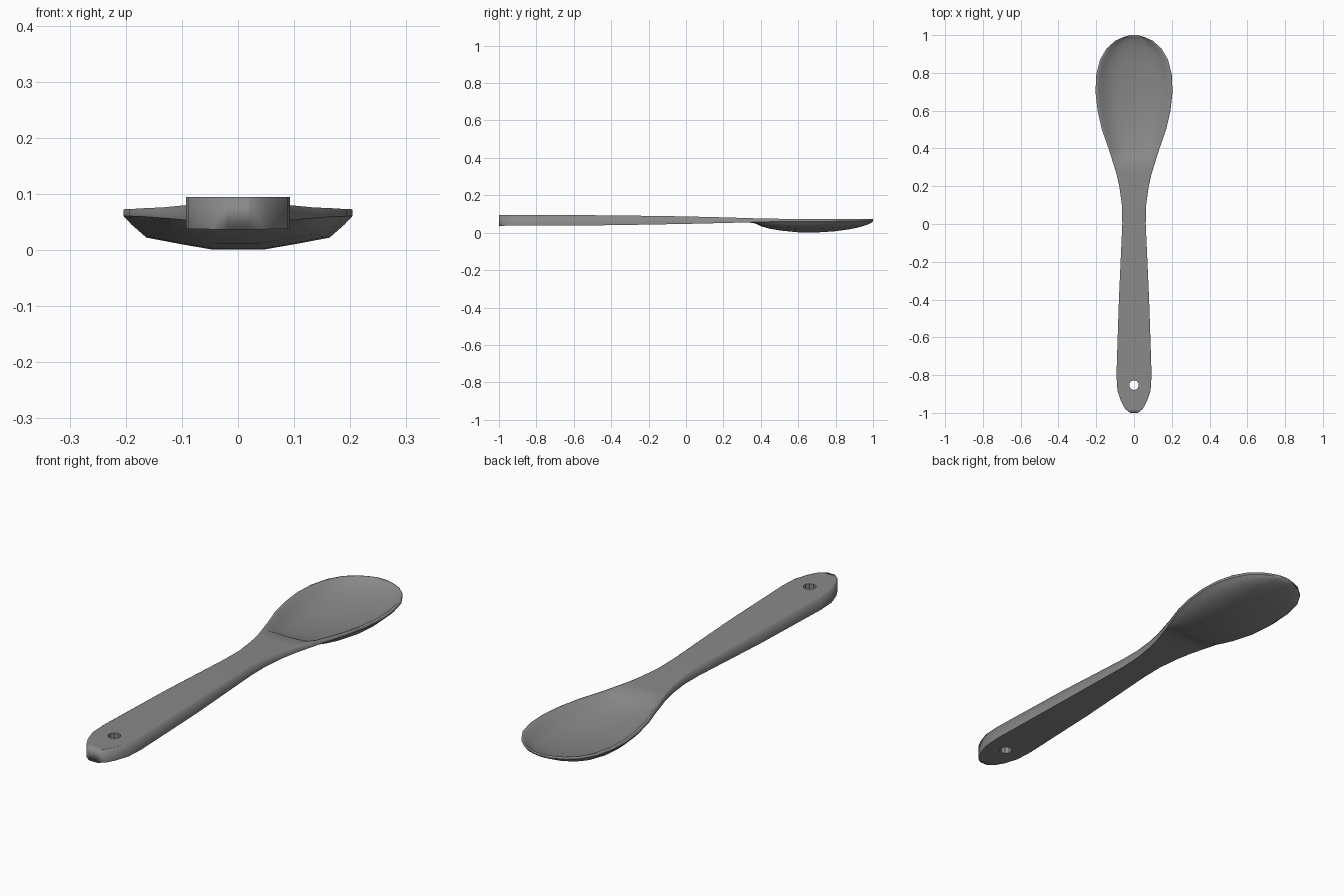
import bpy, bmesh

cube = bpy.data.objects.get("Cube")
if cube:
    bpy.data.objects.remove(cube)


def lerp(points, v):
    """Linear interpolation along a list of (position, value) points."""
    for (a, fa), (b, fb) in zip(points, points[1:]):
        if v <= b:
            return fa + (fb - fa) * (v - a) / (b - a)
    return points[-1][1]


# Half width along the length, tail to tip
outline = [(-1, .02), (-.98, .046), (-.94, .068), (-.88, .088), (-.8, .093),
           (-.4, .08), (0, .062), (.1, .064), (.2, .078), (.27, .094),
           (.4, .135), (.5, .17), (.6, .193), (.7, .204), (.79, .2),
           (.87, .18), (.93, .145), (.97, .1), (.99, .055), (1, .02)]
upper = [(-1, .095), (-.4, .093), (0, .087), (.2, .082), (.4, .076), (.6, .073), (1, .072)]
lower = [(-1, .037), (-.4, .04), (0, .047), (.25, .053), (.5, .06), (1, .062)]

# How far the bowl sinks across its half width, outside and inside
outer_section = [(0, 1), (.22, 1), (.5, .84), (.83, .63), (1, 0)]
inner_section = [(0, 1), (.22, .99), (.5, .86), (.8, .56), (.93, .06), (1, 0)]
half = [.22, .5, .8, .93, 1]
columns = [-u for u in reversed(half)] + [0] + half


def bowl_depth(y, start, deepest):
    reach = .34 if y > .66 else .66 - start
    t = (y - .66) / reach
    return deepest * max(0, 1 - t * t) ** .65


# Spoon body: one loft with an upper and a lower skin
stations = sorted({y for y, w in outline} | {.33, .37, .44, .66, .9})
bm = bmesh.new()
tops, bottoms = [], []
for y in stations:
    w = lerp(outline, y)
    z_top, z_low = lerp(upper, y), lerp(lower, y)
    inner, outer = bowl_depth(y, .33, .058), bowl_depth(y, .365, .06)
    tops.append([bm.verts.new((u * w, y, z_top - inner * lerp(inner_section, abs(u)))) for u in columns])
    bottoms.append([bm.verts.new((u * w, y, z_low - outer * lerp(outer_section, abs(u)))) for u in columns])

n = len(columns)
for i in range(len(stations) - 1):
    for rows in (tops, bottoms):
        for j in range(n - 1):
            bm.faces.new((rows[i][j], rows[i][j + 1], rows[i + 1][j + 1], rows[i + 1][j]))
    for j in (0, -1):
        bm.faces.new((tops[i][j], tops[i + 1][j], bottoms[i + 1][j], bottoms[i][j]))
    # The underside keeps a crisp border
    for j in (0, -1):
        bm.edges.get((bottoms[i][j], bottoms[i + 1][j])).smooth = False
for i in (0, -1):
    for j in range(n - 1):
        bm.faces.new((tops[i][j], tops[i][j + 1], bottoms[i][j + 1], bottoms[i][j]))
bmesh.ops.recalc_face_normals(bm, faces=bm.faces)
for f in bm.faces:
    f.smooth = True
mesh = bpy.data.meshes.new("spoon")
bm.to_mesh(mesh)
bm.free()
spoon = bpy.data.objects.new("spoon", mesh)
bpy.context.collection.objects.link(spoon)

grey = bpy.data.materials.new("grey")
grey.use_nodes = True
colour = (.25, .25, .25, 1)
grey.diffuse_color = colour
grey.node_tree.nodes["Principled BSDF"].inputs["Base Color"].default_value = colour
mesh.materials.append(grey)

# Hanging hole through the tail
bpy.ops.mesh.primitive_cylinder_add(vertices=10, radius=.026, depth=.3, location=(0, -.853, .06))
cutter = bpy.context.object
cutter.name = "hole_cutter"
cutter.hide_render = True
cutter.data.materials.append(grey)
hole = spoon.modifiers.new("hanging_hole", 'BOOLEAN')
hole.operation = 'DIFFERENCE'
hole.solver = 'EXACT'
hole.object = cutter
bpy.context.view_layer.objects.active = spoon
bpy.ops.object.modifier_apply(modifier=hole.name)
bpy.data.objects.remove(cutter)
